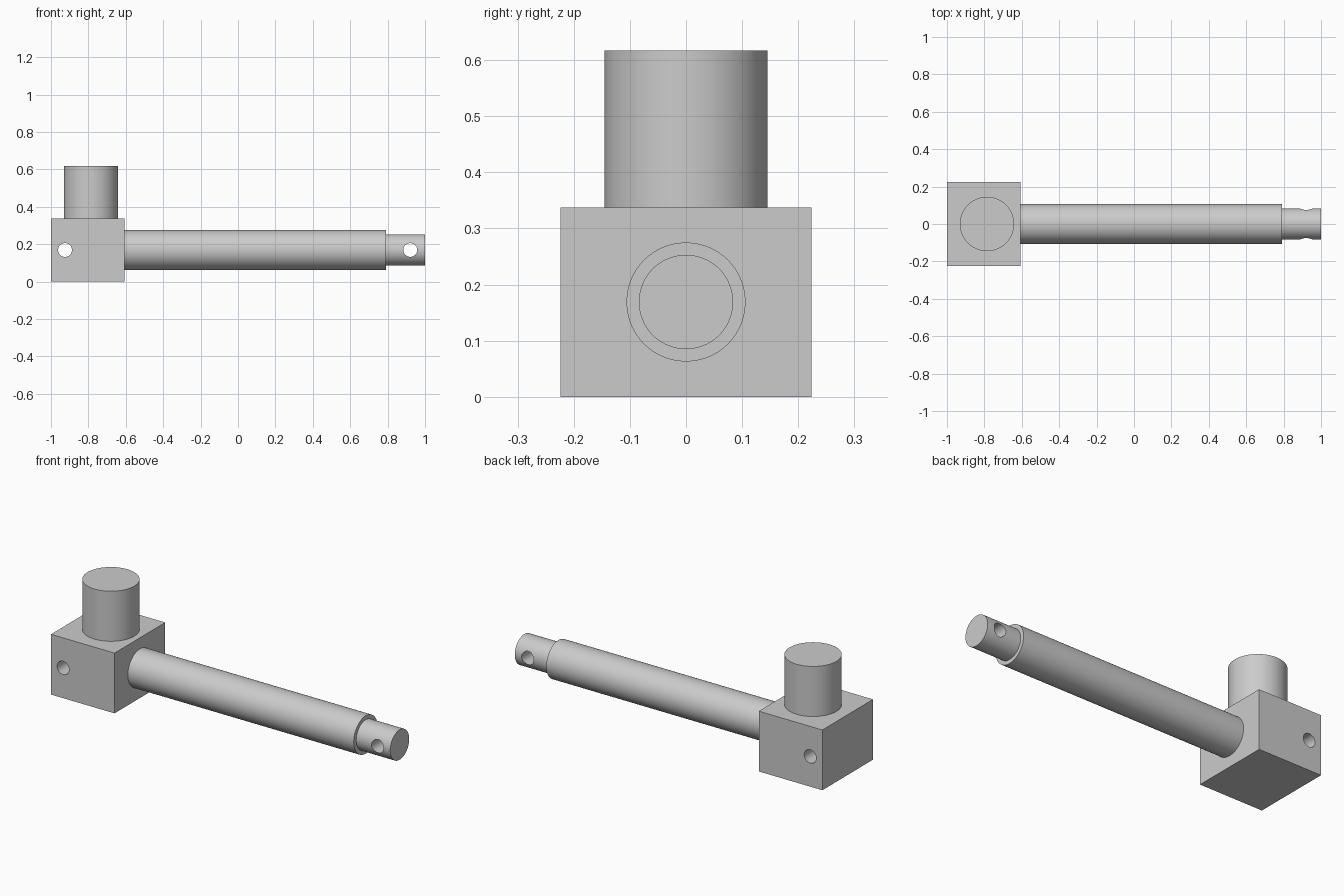
import bpy
from math import pi, radians

cube = bpy.data.objects.get("Cube")
if cube:
    bpy.data.objects.remove(cube, do_unlink=True)

grey = bpy.data.materials.new("plain grey")
grey.use_nodes = True
grey.diffuse_color = (0.6, 0.6, 0.6, 1)
grey.node_tree.nodes["Principled BSDF"].inputs["Base Color"].default_value = (0.6, 0.6, 0.6, 1)

AXIS_Z = 0.169      # height of the shaft axis and cross holes
BLOCK_END = -0.607  # block face that carries the shaft
BLOCK_TOP = 0.337
HOLE_RADIUS = 0.037


def finish(name):
    obj = bpy.context.object
    obj.name = name
    bpy.ops.object.transform_apply(location=False, rotation=True, scale=True)
    obj.data.materials.append(grey)
    return obj


def cylinder(name, radius, length, centre, rotation=(0, 0, 0), sides=96):
    bpy.ops.mesh.primitive_cylinder_add(vertices=sides, radius=radius, depth=length,
                                        location=centre, rotation=rotation)
    obj = finish(name)
    bpy.ops.object.shade_smooth_by_angle(angle=radians(30))
    return obj


def rod(name, radius, start, end):
    return cylinder(name, radius, end - start, ((start + end) / 2, 0, AXIS_Z), (0, pi / 2, 0))


def drill(obj, x):
    # Cross hole running front to back
    cutter = cylinder(obj.name + "_hole_cutter", HOLE_RADIUS, 1, (x, 0, AXIS_Z),
                      (pi / 2, 0, 0), 48)
    mod = obj.modifiers.new("cross_hole", 'BOOLEAN')
    mod.operation = 'DIFFERENCE'
    mod.solver = 'EXACT'
    mod.object = cutter
    bpy.context.view_layer.objects.active = obj
    bpy.ops.object.modifier_apply(modifier=mod.name)
    bpy.data.objects.remove(cutter, do_unlink=True)
    # Keep hole rims crisp
    bpy.ops.object.select_all(action='DESELECT')
    obj.select_set(True)
    bpy.ops.object.shade_smooth_by_angle(angle=radians(30))


# Block with its cross hole
bpy.ops.mesh.primitive_cube_add(size=1, location=((BLOCK_END - 1) / 2, 0, BLOCK_TOP / 2))
bpy.context.object.scale = (BLOCK_END + 1, 0.448, BLOCK_TOP)
drill(finish("block"), -0.925)

# Upright post on the block
cylinder("post", 0.145, 0.28, (-0.786, 0, BLOCK_TOP + 0.14))

# Long shaft and its narrower drilled tip
rod("shaft", 0.106, BLOCK_END, 0.79)
drill(rod("shaft_tip", 0.084, 0.79, 1.0), 0.921)
